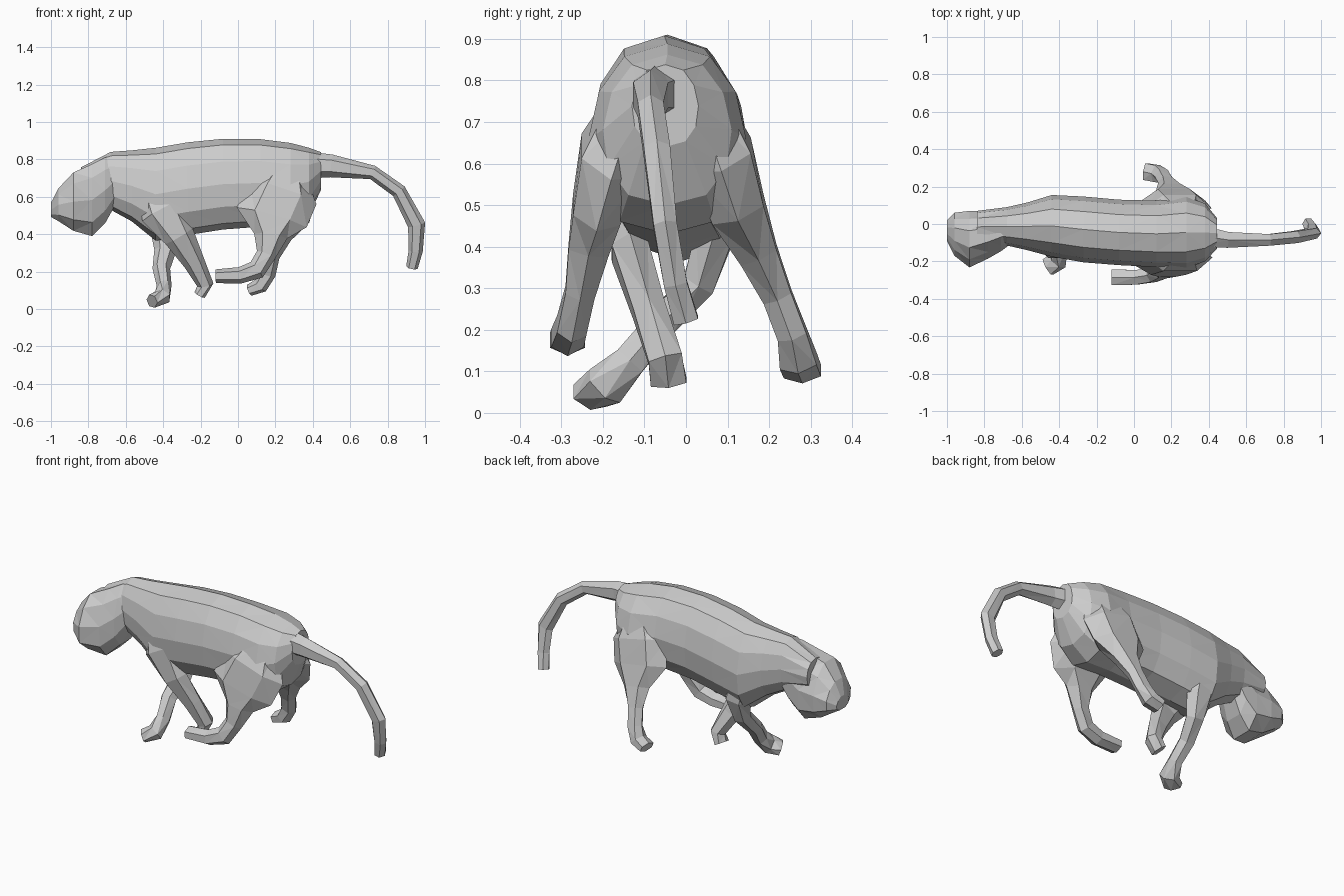
import bpy, bmesh
from math import cos, sin, pi, copysign
from mathutils import Vector


def skin(name, rings):
    """Bridge equal-sized rings of points, cap both ends, triangulate, flat shade."""
    bm = bmesh.new()
    loops = [[bm.verts.new(p) for p in r] for r in rings]
    n = len(loops[0])
    for a, b in zip(loops, loops[1:]):
        for i in range(n):
            bm.faces.new((a[i], a[(i + 1) % n], b[(i + 1) % n], b[i]))
    bm.faces.new(loops[0])
    bm.faces.new(loops[-1])
    bmesh.ops.recalc_face_normals(bm, faces=bm.faces)
    bmesh.ops.triangulate(bm, faces=bm.faces)
    me = bpy.data.meshes.new(name)
    bm.to_mesh(me)
    bm.free()
    ob = bpy.data.objects.new(name, me)
    bpy.context.collection.objects.link(ob)
    return ob


def trunk(name, stations, taper=0.06, sides=12):
    """Egg-shaped upright sections: x, y min, y max, z bottom, z top."""
    rings = []
    for x, y0, y1, z0, z1 in stations:
        ring = []
        for i in range(sides):
            a = 2 * pi * i / sides
            c = copysign(abs(cos(a)) ** 0.8, cos(a))
            ring.append((x, (y0 + y1) / 2 + (y1 - y0) / 2 * c * (1 - taper * sin(a)),
                         (z0 + z1) / 2 + (z1 - z0) / 2 * sin(a)))
        rings.append(ring)
    return skin(name, rings)


def limb(name, stations, sides=6):
    """Tube along a path: x, y, z, sideways radius, fore-aft radius."""
    pts = [Vector(s[:3]) for s in stations]
    rings = []
    for k, s in enumerate(stations):
        t = (pts[min(k + 1, len(pts) - 1)] - pts[max(k - 1, 0)]).normalized()
        side = Vector((0, 1, 0))
        side = (side - t * t.dot(side)).normalized()
        up = t.cross(side)
        rings.append([pts[k] + side * s[3] * 1.08 * cos(2 * pi * (i + .5) / sides)
                      + up * s[4] * 1.05 * sin(2 * pi * (i + .5) / sides) for i in range(sides)])
    return skin(name, rings)


# torso from neck to rump
torso = trunk("big_cat_body", [
    (-0.84, -0.10, 0.07, 0.59, 0.757), (-0.68, -0.115, 0.09, 0.53, 0.84),
    (-0.57, -0.14, 0.115, 0.47, 0.848), (-0.44, -0.175, 0.155, 0.365, 0.862),
    (-0.27, -0.205, 0.147, 0.395, 0.891), (-0.08, -0.22, 0.13, 0.425, 0.91),
    (0.12, -0.23, 0.125, 0.44, 0.908), (0.28, -0.235, 0.145, 0.43, 0.888),
    (0.38, -0.20, 0.11, 0.50, 0.862), (0.445, -0.13, 0.03, 0.64, 0.838)])

# lowered head, turned to the near side
head = trunk("head", [
    (-1.00, -0.09, 0.02, 0.49, 0.57), (-0.96, -0.17, 0.06, 0.465, 0.65),
    (-0.88, -0.232, 0.07, 0.41, 0.738), (-0.78, -0.185, 0.07, 0.38, 0.785),
    (-0.71, -0.145, 0.07, 0.45, 0.82), (-0.65, -0.10, 0.07, 0.56, 0.825)], 0.25, 10)

# curved tail
tail = limb("tail", [
    (0.36, -0.065, 0.77, 0.06, 0.07), (0.50, -0.085, 0.765, 0.045, 0.058),
    (0.72, -0.085, 0.73, 0.033, 0.036), (0.86, -0.07, 0.63, 0.034, 0.038),
    (0.955, -0.05, 0.45, 0.03, 0.045), (0.95, -0.025, 0.31, 0.03, 0.036),
    (0.93, 0.0, 0.222, 0.032, 0.03)])

# hind legs: haunch, shank, foot
near_hind = limb("near_hind_leg", [
    (0.27, -0.12, 0.76, 0.06, 0.08), (0.24, -0.18, 0.62, 0.08, 0.18),
    (0.18, -0.215, 0.49, 0.062, 0.185), (0.175, -0.235, 0.39, 0.052, 0.085),
    (0.15, -0.255, 0.29, 0.038, 0.05), (0.10, -0.275, 0.21, 0.038, 0.05),
    (0.01, -0.285, 0.18, 0.042, 0.042), (-0.12, -0.285, 0.175, 0.045, 0.035)])
far_hind = limb("far_hind_leg", [
    (0.27, 0.03, 0.76, 0.06, 0.08), (0.24, 0.085, 0.62, 0.08, 0.17),
    (0.21, 0.125, 0.49, 0.07, 0.165), (0.20, 0.175, 0.38, 0.05, 0.08),
    (0.175, 0.22, 0.28, 0.038, 0.045), (0.155, 0.255, 0.19, 0.038, 0.045),
    (0.12, 0.27, 0.125, 0.048, 0.04), (0.06, 0.28, 0.10, 0.048, 0.03)])

# forelegs: shoulder, forearm, paw; the two cross under the chest
near_fore = limb("near_foreleg", [
    (-0.46, -0.08, 0.66, 0.05, 0.08), (-0.40, -0.13, 0.53, 0.055, 0.12),
    (-0.315, -0.135, 0.39, 0.047, 0.08), (-0.235, -0.09, 0.25, 0.042, 0.055),
    (-0.175, -0.05, 0.13, 0.044, 0.042), (-0.205, -0.042, 0.075, 0.046, 0.03)])
far_fore = limb("far_foreleg", [
    (-0.42, 0.07, 0.57, 0.045, 0.08), (-0.385, 0.07, 0.43, 0.05, 0.08),
    (-0.39, 0.03, 0.31, 0.042, 0.055), (-0.41, -0.06, 0.215, 0.04, 0.045),
    (-0.395, -0.135, 0.125, 0.042, 0.038), (-0.405, -0.195, 0.065, 0.052, 0.045),
    (-0.46, -0.23, 0.042, 0.05, 0.036)])

# fuse every part into one continuous skin
parts = [head, tail, near_hind, far_hind, near_fore, far_fore]
for p in parts:
    m = torso.modifiers.new(p.name, 'BOOLEAN')
    m.operation, m.solver, m.object = 'UNION', 'EXACT', p
fused = bpy.data.meshes.new_from_object(torso.evaluated_get(bpy.context.evaluated_depsgraph_get()))
torso.modifiers.clear()
torso.data = fused
for p in parts:
    bpy.data.objects.remove(p)
